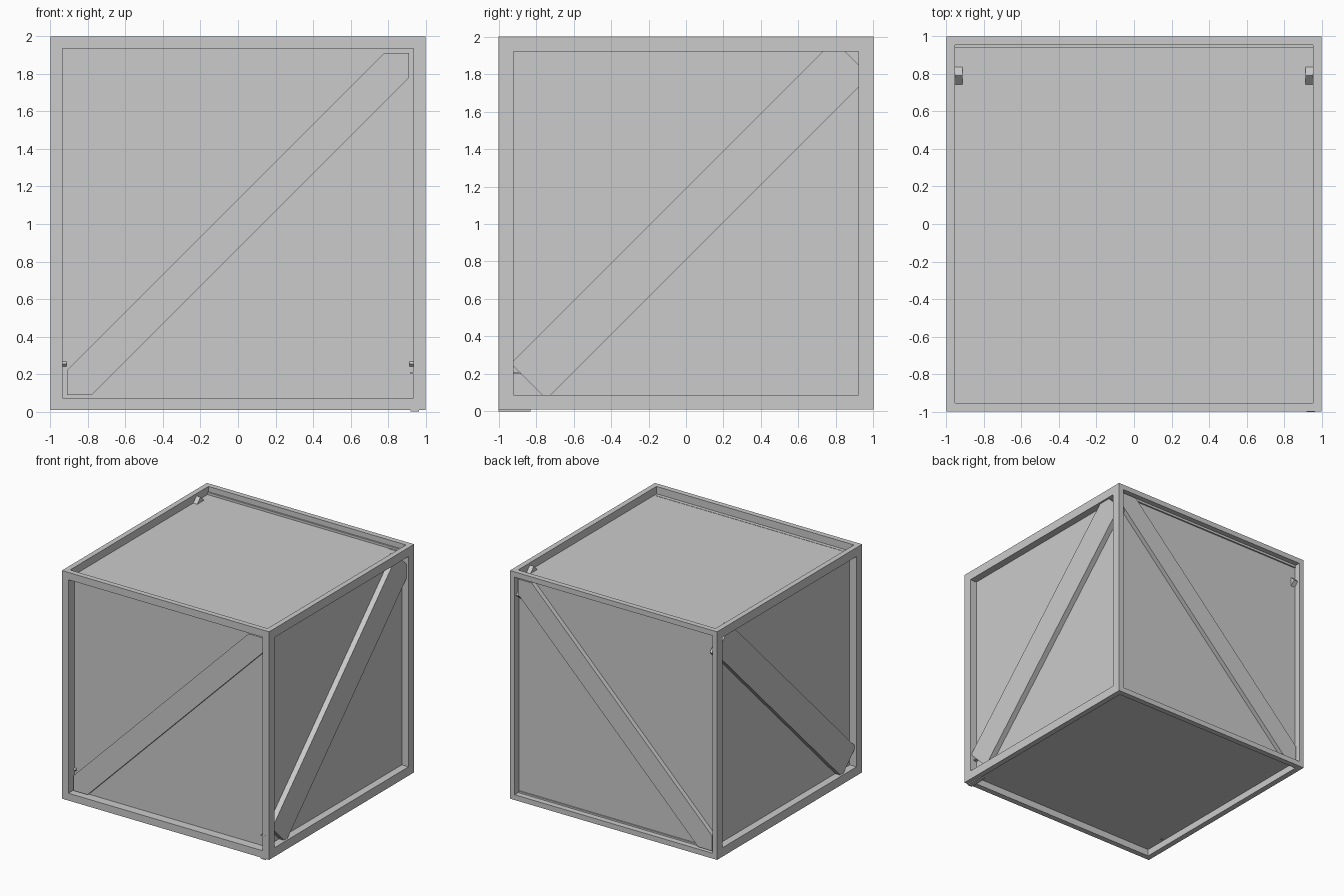
import bpy, bmesh
from mathutils import Vector

if "Cube" in bpy.data.objects:
    bpy.data.objects.remove(bpy.data.objects["Cube"])

BOTTOM, TOP = 0.01, 2.0


def make_object(name, bm):
    mesh = bpy.data.meshes.new(name)
    bmesh.ops.recalc_face_normals(bm, faces=bm.faces)
    bm.to_mesh(mesh)
    bm.free()
    obj = bpy.data.objects.new(name, mesh)
    bpy.context.collection.objects.link(obj)
    return obj


def add_box(name, lo, hi):
    bm = bmesh.new()
    bmesh.ops.create_cube(bm, size=1)
    for v in bm.verts:
        v.co = Vector([(lo[i] + hi[i]) / 2 + v.co[i] * (hi[i] - lo[i]) for i in range(3)])
    return make_object(name, bm)


# Crate body: every face gets a flat border and a straight-walled recess
# (normal) : (border width, recess depth)
recesses = {
    (0, -1, 0): (0.09, 0.078),
    (0, 1, 0): (0.065, 0.06),
    (1, 0, 0): (0.11, 0.065),
    (-1, 0, 0): (0.11, 0.065),
    (0, 0, 1): (0.066, 0.066),
    (0, 0, -1): (0.07, 0.06),
}
bm = bmesh.new()
bmesh.ops.create_cube(bm, size=2)
for v in bm.verts:
    v.co.z = TOP if v.co.z > 0 else BOTTOM
bm.normal_update()
sides = [(f, recesses[tuple(round(c) for c in f.normal)]) for f in bm.faces]
for face, (border, depth) in sides:
    bmesh.ops.inset_individual(bm, faces=[face], thickness=border)
    inward = face.normal * -depth
    result = bmesh.ops.extrude_discrete_faces(bm, faces=[face])
    bmesh.ops.translate(bm, vec=inward, verts=result["faces"][0].verts)
make_object("crate_body", bm)


# Diagonal braces: a flat outline in the face plane, extruded through its depth
def add_brace(name, axis, outline, outer, inner):
    bm = bmesh.new()
    rings = []
    for d in (outer, inner):
        rings.append([bm.verts.new((d, u, z) if axis == "x" else (u, d, z))
                      for u, z in outline])
    bm.faces.new(rings[0])
    bm.faces.new(rings[1][::-1])
    n = len(outline)
    for i in range(n):
        j = (i + 1) % n
        bm.faces.new((rings[0][i], rings[1][i], rings[1][j], rings[0][j]))
    make_object(name, bm)


def corner_outline(limit, half):
    low, high = 1 - limit, 1 + limit
    return [(-limit, low), (half - limit, low), (limit, high - half),
            (limit, high), (limit - half, high), (-limit, low + half)]


add_brace("front_brace", "y", corner_outline(0.91, 0.133), -0.965, -0.91)
add_brace("back_brace", "y", corner_outline(0.936, 0.133), 0.98, 0.93)

# Side braces have square-cut ends that poke slightly past the inner panels
side_outline = [(-0.935, 0.255), (-0.745, 0.065), (0.98, 1.79), (0.79, 1.98)]
for name, s in (("right_brace", 1), ("left_brace", -1)):
    add_brace(name, "x", side_outline, s * 0.983, s * 0.915)

# Small plates at the lower front right corner
for name, z in (("lower_plate", 0.0), ("upper_plate", 0.2)):
    add_box(name, (0.92, -1.001, z), (0.965, -0.83, z + 0.011))
